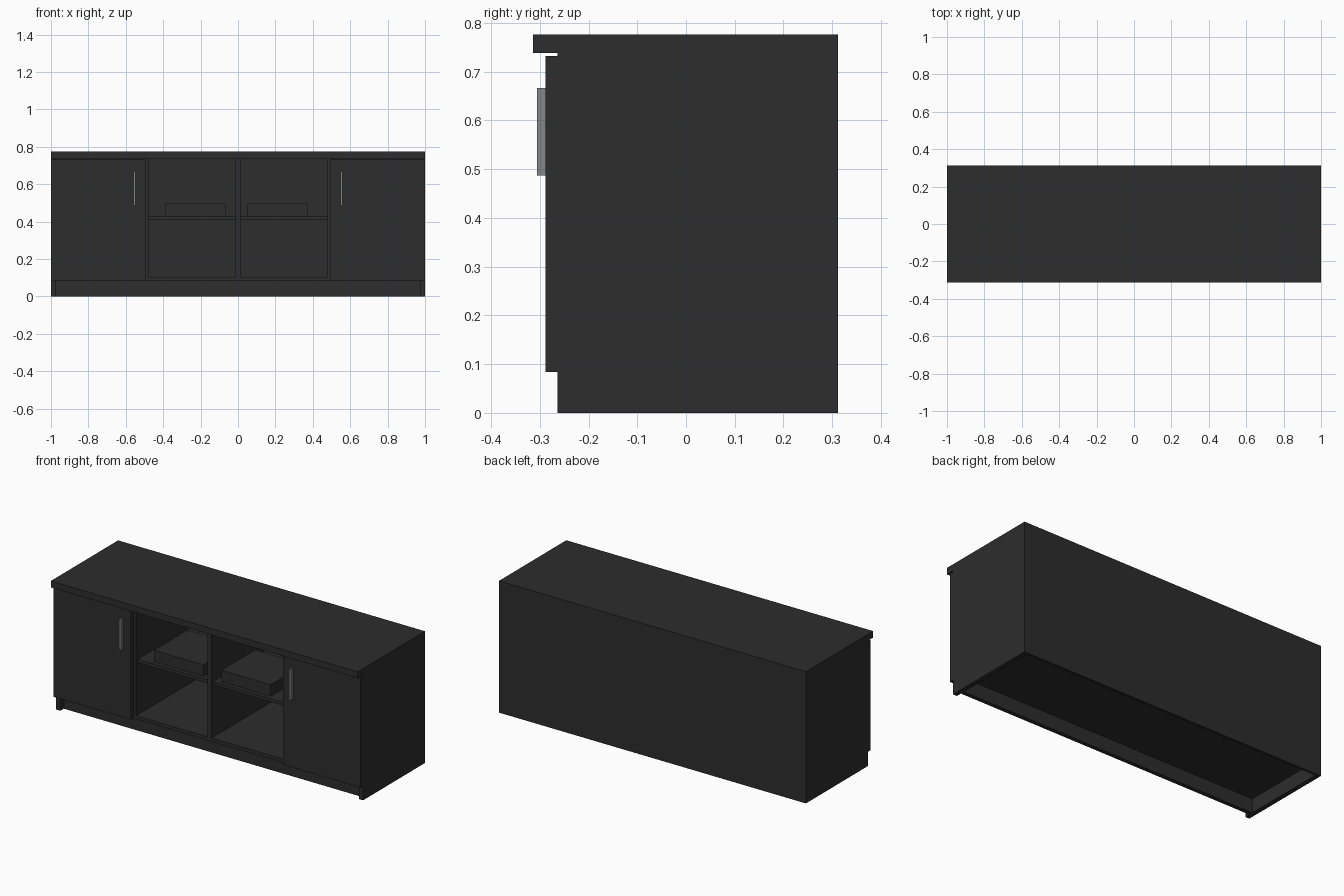
import bpy
import bmesh

if "Cube" in bpy.data.objects:
    bpy.data.objects.remove(bpy.data.objects["Cube"])


def material(name, rgb):
    m = bpy.data.materials.new(name)
    m.diffuse_color = (*rgb, 1.0)
    m.use_nodes = True
    m.node_tree.nodes["Principled BSDF"].inputs["Base Color"].default_value = m.diffuse_color
    return m


BLACK = material("matte_black", (0.026, 0.026, 0.026))
STEEL = material("brushed_steel", (0.23, 0.245, 0.245))


def box(name, x, y, z, mat=BLACK):
    """Box from (min, max) ranges on each axis."""
    bm = bmesh.new()
    bmesh.ops.create_cube(bm, size=1.0)
    for v in bm.verts:
        v.co = [r[0] if c < 0 else r[1] for c, r in zip(v.co, (x, y, z))]
    me = bpy.data.meshes.new(name)
    bm.to_mesh(me)
    bm.free()
    me.materials.append(mat)
    ob = bpy.data.objects.new(name, me)
    bpy.context.collection.objects.link(ob)
    return ob


def pair(name, x, y, z, mat=BLACK):
    """The same box on the right and mirrored on the left."""
    box(name + "_right", x, y, z, mat)
    box(name + "_left", (-x[1], -x[0]), y, z, mat)


FRONT, BACK = -0.264, 0.312      # carcass depth
BACK_IN = 0.297                  # inner face of the back panel
TOP = 0.738                      # underside of the top slab
SIDE = 0.973                     # inner face of the side panels
FLOOR = 0.103                    # upper face of the bottom board

# Carcass
box("top_slab", (-1, 1), (-0.314, BACK), (TOP, 0.776))
pair("side_panel", (SIDE, 1), (FRONT, BACK), (0, TOP))
box("back_panel", (-SIDE, SIDE), (BACK_IN, BACK), (0, TOP))
box("bottom_board", (-SIDE, SIDE), (FRONT, BACK_IN), (0.083, FLOOR))
box("plinth", (-SIDE, SIDE), (-0.232, -0.208), (0, 0.083))

# Dividers and open shelves
box("centre_divider", (-0.013, 0.013), (FRONT, BACK_IN), (FLOOR, TOP))
pair("divider", (0.479, 0.506), (FRONT, BACK_IN), (FLOOR, TOP))
pair("shelf", (0.013, 0.479), (-0.25, BACK_IN), (0.41, 0.43))

# Media boxes resting on the shelves
box("media_box_left", (-0.388, -0.067), (-0.226, 0.088), (0.43, 0.498))
box("media_box_right", (0.05, 0.371), (-0.226, 0.088), (0.43, 0.498))

# Doors and upright handles
pair("door", (0.495, 1), (-0.288, FRONT), (0.084, 0.732))
pair("handle", (0.547, 0.56), (-0.306, -0.288), (0.487, 0.667), STEEL)
